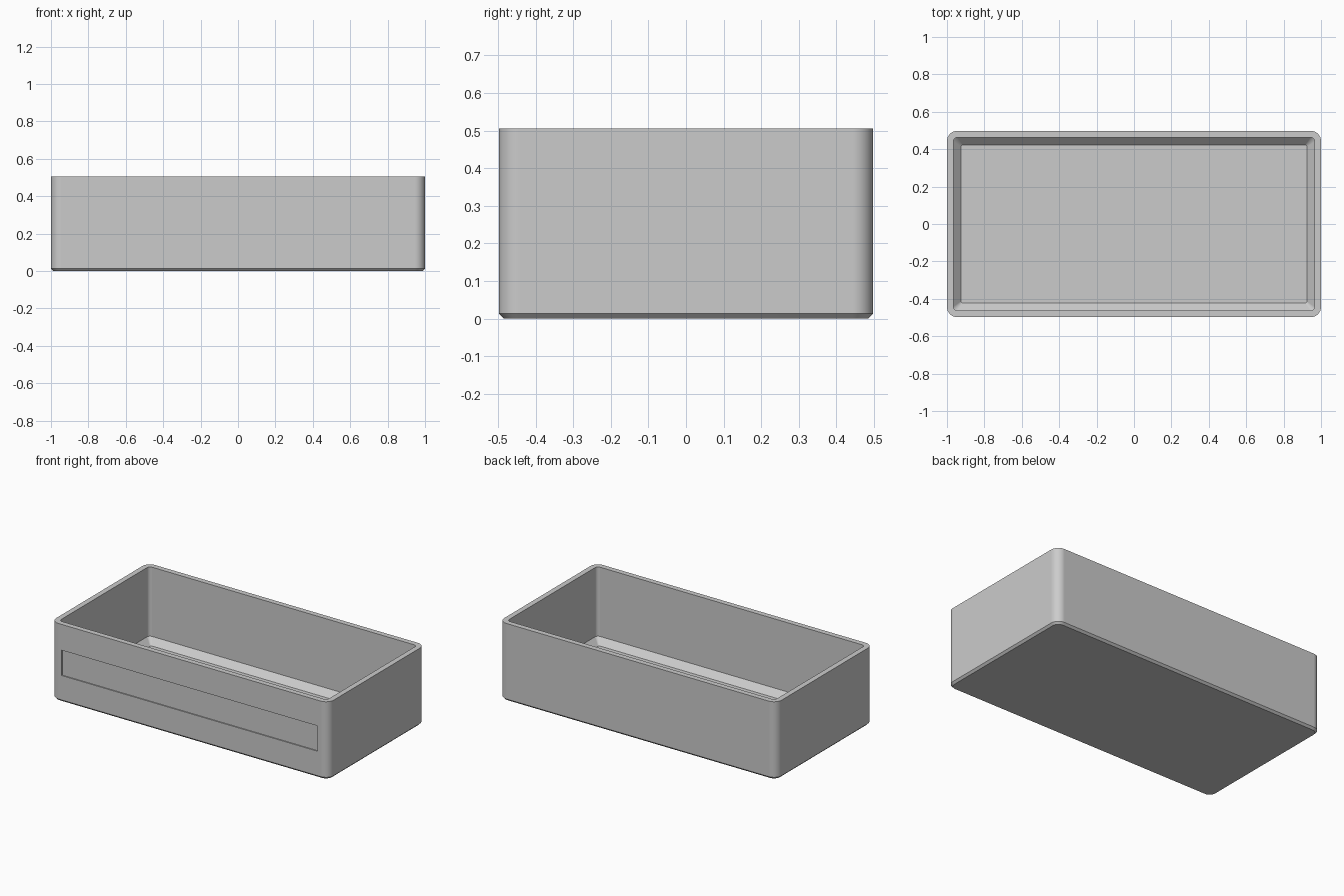
import bpy, bmesh
from math import cos, sin, pi

cube = bpy.data.objects.get("Cube")
if cube:
    bpy.data.objects.remove(cube, do_unlink=True)

HALF_X, HALF_Y, HEIGHT = 1.0, 0.498, 0.505
RADIUS, SEGMENTS = 0.055, 8

# Single plain grey material
grey = bpy.data.materials.new("light_grey")
grey.use_nodes = True
colour = (0.6, 0.6, 0.6, 1)
grey.diffuse_color = colour
grey.node_tree.nodes["Principled BSDF"].inputs["Base Color"].default_value = colour

bm = bmesh.new()


def ring(inset, z, radius):
    """Rounded rectangle of vertices, counter-clockwise from above."""
    cx, cy = HALF_X - inset - radius, HALF_Y - inset - radius
    verts = []
    for corner, (sx, sy) in enumerate([(1, 1), (-1, 1), (-1, -1), (1, -1)]):
        for i in range(SEGMENTS + 1):
            a = (corner + i / SEGMENTS) * pi / 2
            verts.append(bm.verts.new((sx * cx + radius * cos(a),
                                       sy * cy + radius * sin(a), z)))
    return verts


# Rings run from the underside, up the outside, over the rim and down inside
rings = [ring(*r) for r in [
    (0.013, 0, RADIUS - 0.013),
    (0, 0.013, RADIUS),
    (0, HEIGHT, RADIUS),
    (0.035, HEIGHT, 0.022),
    (0.035, 0.054, 0.022),
    (0.075, 0.014, 0.01),
]]
for low, high in zip(rings, rings[1:]):
    for i in range(len(low)):
        j = (i + 1) % len(low)
        bm.faces.new((low[i], low[j], high[j], high[i]))
bm.faces.new(reversed(rings[0]))   # underside
bm.faces.new(rings[-1])            # inside floor
bm.normal_update()

# Shallow label recess in the front wall
front = min(bm.faces, key=lambda f: f.calc_center_median().y)
bmesh.ops.inset_individual(bm, faces=[front], thickness=0.05)
for v in front.verts:
    v.co.x = 0.922 if v.co.x > 0 else -0.922
    v.co.z = 0.337 if v.co.z > HEIGHT / 2 else 0.172
recess = bmesh.ops.extrude_face_region(bm, geom=[front])["geom"]
bmesh.ops.translate(bm, vec=(0, 0.007, 0),
                    verts=[v for v in recess if isinstance(v, bmesh.types.BMVert)])
if front.is_valid:
    bm.faces.remove(front)
bmesh.ops.recalc_face_normals(bm, faces=bm.faces[:])

mesh = bpy.data.meshes.new("storage_bin")
bm.to_mesh(mesh)
bm.free()
mesh.materials.append(grey)
storage_bin = bpy.data.objects.new("storage_bin", mesh)
bpy.context.collection.objects.link(storage_bin)

# Smooth rounded corners, crisp chamfers and rim
bpy.ops.object.select_all(action="DESELECT")
storage_bin.select_set(True)
bpy.context.view_layer.objects.active = storage_bin
bpy.ops.object.shade_smooth_by_angle(angle=pi / 6)
weighted = storage_bin.modifiers.new("flat_walls", "WEIGHTED_NORMAL")
weighted.keep_sharp = True
